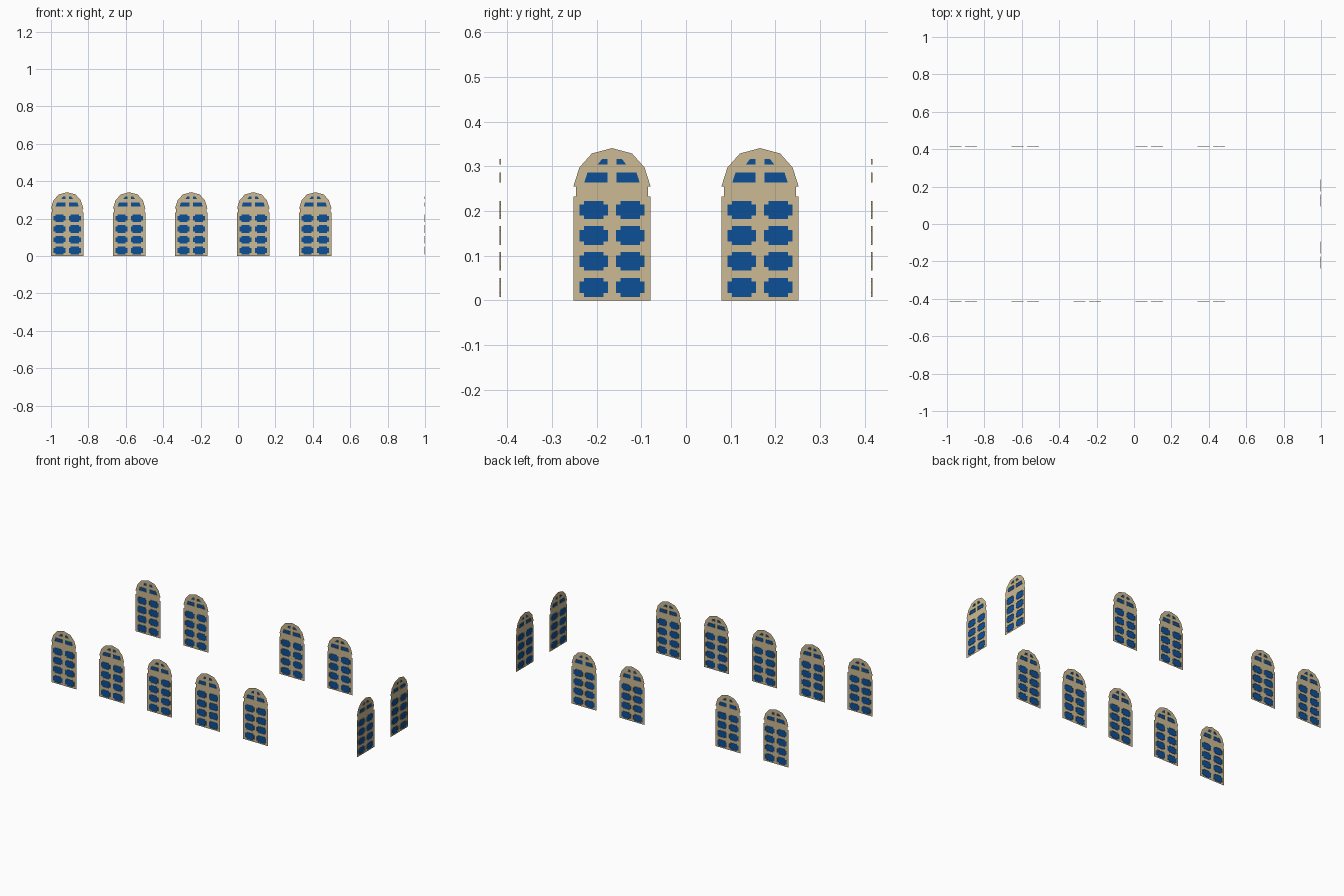
import bpy, bmesh, math
from mathutils import Vector

if "Cube" in bpy.data.objects:
    bpy.data.objects.remove(bpy.data.objects["Cube"])


def material(name, color):
    m = bpy.data.materials.new(name)
    m.diffuse_color = (*color, 1)
    m.use_nodes = True
    m.node_tree.nodes["Principled BSDF"].inputs["Base Color"].default_value = m.diffuse_color
    return m


TAN = material("tan_stone", (0.60, 0.49, 0.29))
BLUE = material("blue_glass", (0.004, 0.08, 0.31))
DEPTH = 0.002   # half depth of the thin pane reveals


def mirrored(right_half):
    """Close a right-hand profile (bottom to top) by mirroring it in x."""
    return right_half + [(-x, z) for x, z in reversed(right_half) if x > 0]


def notched(x0, x1, z0, z1, nx=0.010, nz=0.008):
    """Rectangular pane with small square notches in its corners."""
    return [(x0 + nx, z0), (x1 - nx, z0), (x1 - nx, z0 + nz), (x1, z0 + nz),
            (x1, z1 - nz), (x1 - nx, z1 - nz), (x1 - nx, z1), (x0 + nx, z1),
            (x0 + nx, z1 - nz), (x0, z1 - nz), (x0, z0 + nz), (x0 + nx, z0 + nz)]


# Window outline: straight jambs, narrow neck, faceted arch
outline = mirrored([(0.0865, 0), (0.0865, 0.233), (0.081, 0.233), (0.081, 0.255),
                    (0.0865, 0.255), (0.073, 0.2975), (0.045, 0.329), (0, 0.341)])

# Panes of the right-hand column, then mirrored to the left
half = [notched(0.009, 0.073, z0, z1) for z0, z1 in
        ((0.008, 0.050), (0.067, 0.108), (0.124, 0.166), (0.182, 0.223))]
half.append([(0.010, 0.264), (0.062, 0.264), (0.055, 0.286), (0.010, 0.286)])
half.append([(0.010, 0.304), (0.032, 0.304), (0.022, 0.317), (0.010, 0.317)])
panes = half + [[(-x, z) for x, z in reversed(p)] for p in half]


def loop_verts(bm, pts, y=0):
    return [bm.verts.new((x, y, z)) for x, z in pts]


def finish(bm, name, mat):
    mesh = bpy.data.meshes.new(name)
    bm.to_mesh(mesh)
    bm.free()
    mesh.materials.append(mat)
    return mesh


def frame_mesh():
    bm = bmesh.new()
    edges = []
    # Flat plate with the pane openings cut out
    for pts in [outline] + panes:
        vs = loop_verts(bm, pts)
        edges += [bm.edges.new((vs[i - 1], vs[i])) for i in range(len(vs))]
    bmesh.ops.triangle_fill(bm, use_beauty=True, edges=edges, normal=Vector((0, -1, 0)))
    for f in bm.faces:
        f.normal_update()
        if f.normal.y > 0:
            f.normal_flip()
    # Thin reveals around every opening
    for pts in panes:
        a, b = loop_verts(bm, pts, -DEPTH), loop_verts(bm, pts, DEPTH)
        for i in range(len(pts)):
            bm.faces.new((a[i - 1], b[i - 1], b[i], a[i]))
    return finish(bm, "window_frame", TAN)


def glass_mesh():
    bm = bmesh.new()
    for pts in panes:
        bm.faces.new(loop_verts(bm, pts))
    bmesh.ops.triangulate(bm, faces=bm.faces[:])
    return finish(bm, "window_glass", BLUE)


FRAME, GLASS = frame_mesh(), glass_mesh()


def window(side, x, y, angle):
    for part, mesh in (("frame", FRAME), ("glass", GLASS)):
        ob = bpy.data.objects.new(f"{side}_window_{part}", mesh)
        ob.location = (x, y, 0)
        ob.rotation_euler.z = angle
        bpy.context.collection.objects.link(ob)


# Five windows in front, four behind (middle one left out), two on the right end
STEP = 0.3317
for i in range(5):
    x = -0.9135 + i * STEP
    window("front", x, -0.416, 0)
    if i != 2:
        window("back", x, 0.416, math.pi)
for s in (-1, 1):
    window("right", 0.998, s * STEP / 2, math.pi / 2)
